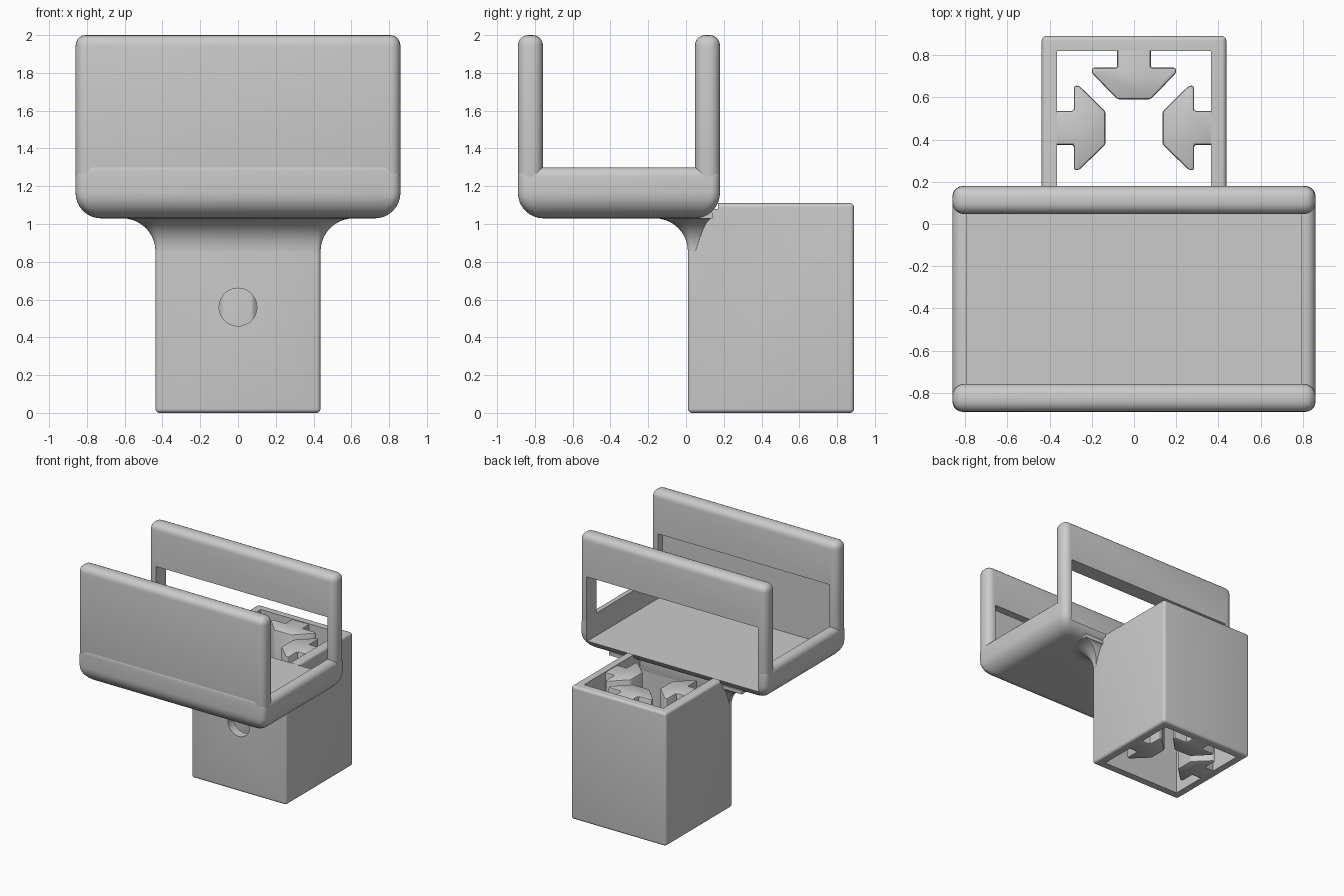
import bpy, bmesh, math
from mathutils import Matrix, Vector

if "Cube" in bpy.data.objects:
    bpy.data.objects.remove(bpy.data.objects["Cube"])

grey = bpy.data.materials.new("plain grey")
grey.diffuse_color = (0.6, 0.6, 0.6, 1)
grey.use_nodes = True
grey.node_tree.nodes["Principled BSDF"].inputs["Base Color"].default_value = grey.diffuse_color


def make(name, bm, cutter=False):
    bmesh.ops.recalc_face_normals(bm, faces=bm.faces)
    me = bpy.data.meshes.new(name)
    bm.to_mesh(me)
    bm.free()
    ob = bpy.data.objects.new(name, me)
    bpy.context.collection.objects.link(ob)
    me.materials.append(grey)
    if cutter:
        ob.hide_render = True
        ob.hide_viewport = True
        ob.display_type = 'WIRE'
    return ob


def box(name, lo, hi, r=0, cutter=False):
    """Box between two corners, with every edge rounded by r."""
    bm = bmesh.new()
    bmesh.ops.create_cube(bm, size=1)
    for v in bm.verts:
        v.co = Vector([(a + b) / 2 + c * (b - a) for a, b, c in zip(lo, hi, v.co)])
    if r:
        bmesh.ops.bevel(bm, geom=bm.edges[:], offset=r, segments=5,
                        profile=0.5, affect='EDGES')
    return make(name, bm, cutter)


def ring(x, y0, y1, z, rf, rb):
    """Rounded rectangle with front and back corner radii."""
    pts = []
    for sx, sy, r, a0 in ((1, 1, rb, 0), (-1, 1, rb, 90), (-1, -1, rf, 180), (1, -1, rf, 270)):
        cx, cy = sx * (x - r), (y1 - r if sy > 0 else y0 + r)
        for i in range(6):
            a = math.radians(a0 + 18 * i)
            pts.append((cx + r * math.cos(a), cy + r * math.sin(a), z))
    return pts


def loft(name, rings):
    bm = bmesh.new()
    rows = [[bm.verts.new(p) for p in pts] for pts in rings]
    n = len(rows[0])
    for a, b in zip(rows, rows[1:]):
        for i in range(n):
            j = (i + 1) % n
            bm.faces.new((a[i], a[j], b[j], b[i]))
    bm.faces.new(rows[0][::-1])
    bm.faces.new(rows[-1])
    return make(name, bm)


def cut(ob, *cutters):
    for c in cutters:
        m = ob.modifiers.new("cut", 'BOOLEAN')
        m.operation, m.solver, m.object = 'DIFFERENCE', 'EXACT', c


X, Y0, Y1 = 0.86, -0.89, 0.18       # tray footprint
Z0, ZL = 1.03, 1.30                 # tray underside and end lip height

# Cutters
pocket = box("pocket_cutter", (-0.79, -0.82, 1.11), (0.79, 0.6, 1.65), cutter=True)
cavity = box("cavity_cutter", (-0.365, 0.085, -1), (0.365, 0.82, 3), cutter=True)
notch = box("notch_cutter", (-1, -1, 1.08), (1, 0.17, 2), cutter=True)
bm = bmesh.new()
bmesh.ops.create_cone(bm, cap_ends=True, segments=40, radius1=0.1, radius2=0.1, depth=0.3,
                      matrix=Matrix.Translation((0, 0, 0.56)) @ Matrix.Rotation(math.pi / 2, 4, 'X'))
bolt_hole = make("bolt_hole_cutter", bm, True)

# Tray floor with rounded underside and rounded end lips
rings, R, r = [], 0.135, 0.05
for i in range(9):
    a = math.pi / 2 * i / 8
    d = R * (1 - math.sin(a))
    rings.append(ring(X - d, Y0 + d, Y1 - d, Z0 + R * (1 - math.cos(a)), r, r))
for i in range(6):
    a = math.pi / 2 * i / 5
    rings.append(ring(X - r * (1 - math.cos(a)), Y0, Y1, ZL - r + r * math.sin(a), r, r))
floor = loft("tray_floor", rings)
cut(floor, pocket)

# Tray walls: shallow recess in the front one, open window in the back one
for name, y0, y1 in (("front_wall", Y0, -0.757), ("back_wall", 0.047, Y1)):
    cut(box(name, (-X, y0, 1.165), (X, y1, 2), 0.055), pocket)

# Square sleeve under the tray
sleeve = box("sleeve", (-0.437, 0.01, 0), (0.437, 0.89, 1.11), 0.022)
cut(sleeve, cavity, notch, bolt_hole)

# Flared fillet between the sleeve and the tray
rings, F = [], 0.175
for i in range(11):
    a = math.pi / 2 * i / 10
    d = F * (1 - math.cos(a))
    rings.append(ring(0.437 + d, 0.01 - d, 0.05 + 0.09 * i / 10,
                      Z0 - F + F * math.sin(a), 0.022 + d, 0.001))
rings.append([(x, y, 1.06) for x, y, z in rings[-1]])
flare = loft("flare", rings)
cut(flare, cavity)

# Slot keys on three inner sides of the sleeve
half = [(0.08, -0.03), (0.08, 0.08), (0.2, 0.08), (0.2, 0.105), (0.078, 0.23)]
outline = half + [(-u, v) for u, v in reversed(half)]
for name, x, y, turn in (("back_key", 0, 0.82, 180), ("left_key", -0.365, 0.455, -90),
                         ("right_key", 0.365, 0.455, 90)):
    bm = bmesh.new()
    f = bm.faces.new([bm.verts.new((u, v, 0)) for u, v in outline])
    up = bmesh.ops.extrude_face_region(bm, geom=[f])["geom"]
    bmesh.ops.translate(bm, vec=(0, 0, 1.105), verts=[e for e in up if isinstance(e, bmesh.types.BMVert)])
    bmesh.ops.recalc_face_normals(bm, faces=bm.faces)
    bmesh.ops.bevel(bm, geom=bm.edges[:], offset=0.011, segments=2, profile=0.5, affect='EDGES')
    bm.transform(Matrix.Translation((x, y, 0)) @ Matrix.Rotation(math.radians(turn), 4, 'Z'))
    make(name, bm)

# Apply the cuts, then smooth the rounded edges
for ob in [o for o in bpy.data.objects if not o.hide_render]:
    bpy.ops.object.select_all(action='DESELECT')
    bpy.context.view_layer.objects.active = ob
    ob.select_set(True)
    for m in list(ob.modifiers):
        bpy.ops.object.modifier_apply(modifier=m.name)
    bpy.ops.object.shade_smooth_by_angle(angle=math.radians(32))
